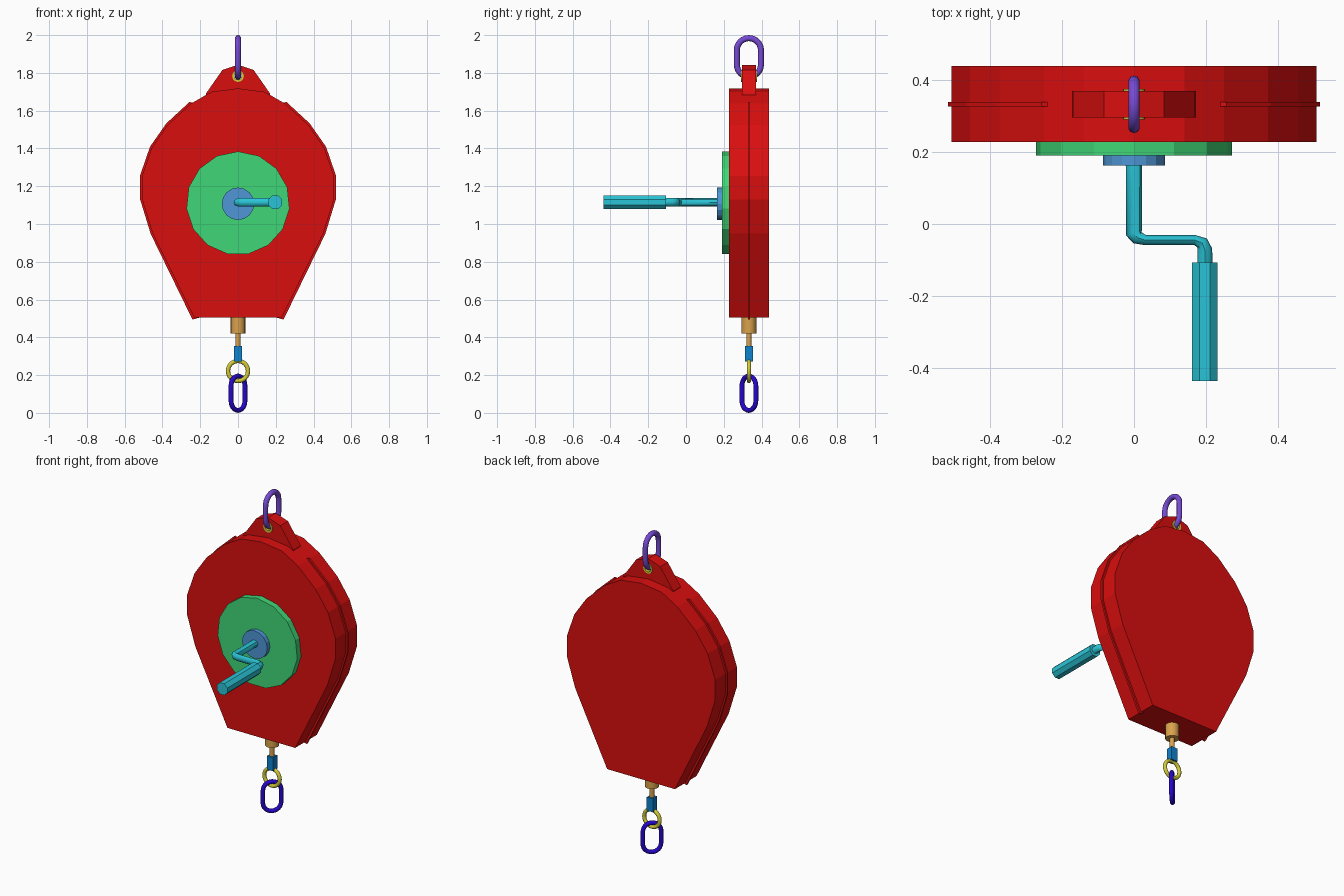
import bpy, bmesh
from math import sin, cos, pi
from mathutils import Vector

if "Cube" in bpy.data.objects:
    bpy.data.objects.remove(bpy.data.objects["Cube"])

MID = 0.333    # depth of the housing's centre plane
AXLE = 1.11    # height of the drum axle


def material(name, *srgb):
    m = bpy.data.materials.new(name)
    rgb = [((c / 255 + 0.055) / 1.055) ** 2.4 if c > 10 else c / 255 / 12.92 for c in srgb]
    m.diffuse_color = (*rgb, 1)
    m.use_nodes = True
    m.node_tree.nodes["Principled BSDF"].inputs["Base Color"].default_value = (*rgb, 1)
    return m


red = material("red", 218, 14, 14)
green = material("green", 64, 214, 118)
steel_blue = material("steel blue", 78, 150, 214)
cyan = material("cyan", 42, 196, 214)
purple = material("purple", 118, 74, 212)
tan = material("tan", 218, 162, 76)
blue = material("blue", 14, 130, 206)
yellow = material("yellow", 212, 204, 56)
indigo = material("indigo", 38, 6, 206)


def finish(name, bm, mat, smooth=False):
    bmesh.ops.recalc_face_normals(bm, faces=bm.faces)
    me = bpy.data.meshes.new(name)
    bm.to_mesh(me)
    bm.free()
    ob = bpy.data.objects.new(name, me)
    bpy.context.collection.objects.link(ob)
    me.materials.append(mat)
    if smooth:
        bpy.ops.object.select_all(action="DESELECT")
        ob.select_set(True)
        bpy.context.view_layer.objects.active = ob
        bpy.ops.object.shade_smooth_by_angle(angle=pi / 4)
    return ob


def prism(name, outline, y0, y1, mat):
    """Extrude an x-z outline along y."""
    bm = bmesh.new()
    face = bm.faces.new([bm.verts.new((x, y0, z)) for x, z in outline])
    new = bmesh.ops.extrude_face_region(bm, geom=[face])["geom"]
    bmesh.ops.translate(bm, vec=(0, y1 - y0, 0),
                        verts=[g for g in new if isinstance(g, bmesh.types.BMVert)])
    return finish(name, bm, mat)


def ngon(n, r, x, z, start=pi / 2):
    return [(x + r * cos(start + 2 * pi * i / n), z + r * sin(start + 2 * pi * i / n))
            for i in range(n)]


def sweep(name, path, widths, height, axis, mat, closed=True, sides=10):
    """Sweep an ellipse along a path lying in the plane normal to axis."""
    bm = bmesh.new()
    axis, path, n = Vector(axis).normalized(), [Vector(p) for p in path], len(path)
    rings = []
    for i, p in enumerate(path):
        a = path[i - 1] if closed or i else p
        b = path[(i + 1) % n] if closed or i < n - 1 else p
        side = axis.cross((b - p).normalized() + (p - a).normalized()).normalized()
        rings.append([bm.verts.new(p + side * widths[i] * cos(t) + axis * height * sin(t))
                      for t in (2 * pi * k / sides for k in range(sides))])
    for i in range(n if closed else n - 1):
        r, s = rings[i], rings[(i + 1) % n]
        for k in range(sides):
            j = (k + 1) % sides
            bm.faces.new((r[k], r[j], s[j], s[k]))
    if not closed:
        bm.faces.new(rings[0])
        bm.faces.new(rings[-1])
    return finish(name, bm, mat, smooth=True)


def link(name, direction, centre, radius, half_straight, tube, mat):
    """Oval ring standing in the plane of z and a horizontal direction."""
    d, up = Vector(direction).normalized(), Vector((0, 0, 1))
    path = []
    for end, shift in ((0, half_straight), (pi, -half_straight)):
        for i in range(13):
            t = end + pi * i / 12
            if half_straight or i < 12:
                path.append(Vector(centre) + d * radius * cos(t) + up * (shift + radius * sin(t)))
    return sweep(name, path, [tube] * len(path), tube, d.cross(up), mat)


def post(name, sides, radius, z0, z1, mat, start=0, smooth=True):
    """Upright column on the cable line."""
    bm = bmesh.new()
    base = bm.faces.new([bm.verts.new((x, MID + y, z0))
                         for x, y in ngon(sides, radius, 0, 0, start)])
    new = bmesh.ops.extrude_face_region(bm, geom=[base])["geom"]
    bmesh.ops.translate(bm, vec=(0, 0, z1 - z0),
                        verts=[g for g in new if isinstance(g, bmesh.types.BMVert)])
    return finish(name, bm, mat, smooth)


# Housing: teardrop plate with a flat foot
half = [(0.232, 0.505), (0.452, 0.95), (0.508, 1.13), (0.508, 1.255), (0.457, 1.403),
        (0.373, 1.524), (0.25, 1.637), (0.14, 1.7)]
prism("housing", half + [(0, 1.718)] + [(-x, z) for x, z in reversed(half)], 0.228, 0.44, red)

# Thin seam flanges along both sides
outer = [(0.241, 0.494), (0.462, 0.947), (0.518, 1.13), (0.518, 1.258), (0.466, 1.409),
         (0.38, 1.532), (0.257, 1.646)]
inner = [(x - 0.03, z) for x, z in half[:7]]
for name, s in (("left_flange", 1), ("right_flange", -1)):
    prism(name, [(s * x, z) for x, z in outer + inner[::-1]], MID - 0.006, MID + 0.006, red)

# Hanging lug with a drilled hole
lug_half = [(0.172, 1.66), (0.17, 1.69), (0.083, 1.815)]
lug = prism("hanging_lug", lug_half + [(0, 1.843)] + [(-x, z) for x, z in reversed(lug_half)],
            MID - 0.037, MID + 0.037, red)
cutter = prism("lug_hole_cutter", ngon(16, 0.023, 0, 1.783), MID - 0.1, MID + 0.1, red)
cutter.hide_render = True
hole = lug.modifiers.new("hole", "BOOLEAN")
hole.operation, hole.solver, hole.object = "DIFFERENCE", "EXACT", cutter
bpy.ops.object.select_all(action="DESELECT")
lug.select_set(True)
bpy.context.view_layer.objects.active = lug
bpy.ops.object.modifier_apply(modifier="hole")
bpy.data.objects.remove(cutter)

# Eyelet lining the hole
bm = bmesh.new()
loops = [[bm.verts.new((x, y, z)) for x, z in ngon(16, r, 0, 1.783)]
         for r, y in ((0.031, MID - 0.042), (0.031, MID + 0.042),
                      (0.019, MID + 0.042), (0.019, MID - 0.042))]
for a, b in zip(loops, loops[1:] + loops[:1]):
    for k in range(16):
        j = (k + 1) % 16
        bm.faces.new((a[k], a[j], b[j], b[k]))
finish("eyelet", bm, yellow, smooth=True)

# Top hanging link
link("top_link", (0, 1, 0), (0, MID, 1.882), 0.064, 0.038, 0.016, purple)

# Drum cover and hub
prism("drum_cover", ngon(15, 0.274, 0, AXLE), 0.19, 0.235, green)
prism("hub", ngon(16, 0.086, 0, AXLE - 0.003), 0.163, 0.195, steel_blue)

# Crank arm and grip
CRANK_Z = 1.115
path = [(0, 0.17), (0, -0.025), (0.009, -0.038), (0.032, -0.045), (0.17, -0.045),
        (0.19, -0.053), (0.197, -0.072), (0.197, -0.11)]
sweep("crank_arm", [(x, y, CRANK_Z) for x, y in path],
      [0.023, 0.023, 0.019, 0.014, 0.014, 0.018, 0.021, 0.021], 0.022, (0, 0, 1),
      cyan, closed=False, sides=8)
prism("crank_grip", ngon(8, 0.039, 0.197, CRANK_Z, pi / 8), -0.437, -0.107, cyan)

# Cable outlet, cable and ferrule
post("cable_outlet", 16, 0.039, 0.42, 0.51, tan)
post("cable", 10, 0.014, 0.34, 0.43, tan)
post("ferrule", 4, 0.03, 0.272, 0.355, blue, pi / 4, smooth=False)

# Ring and lower link
link("lower_ring", (1, 0, 0), (0, MID, 0.222), 0.053, 0, 0.0115, yellow)
link("lower_link", (1, 1, 0), (0, MID, 0.104), 0.052, 0.039, 0.013, indigo)
